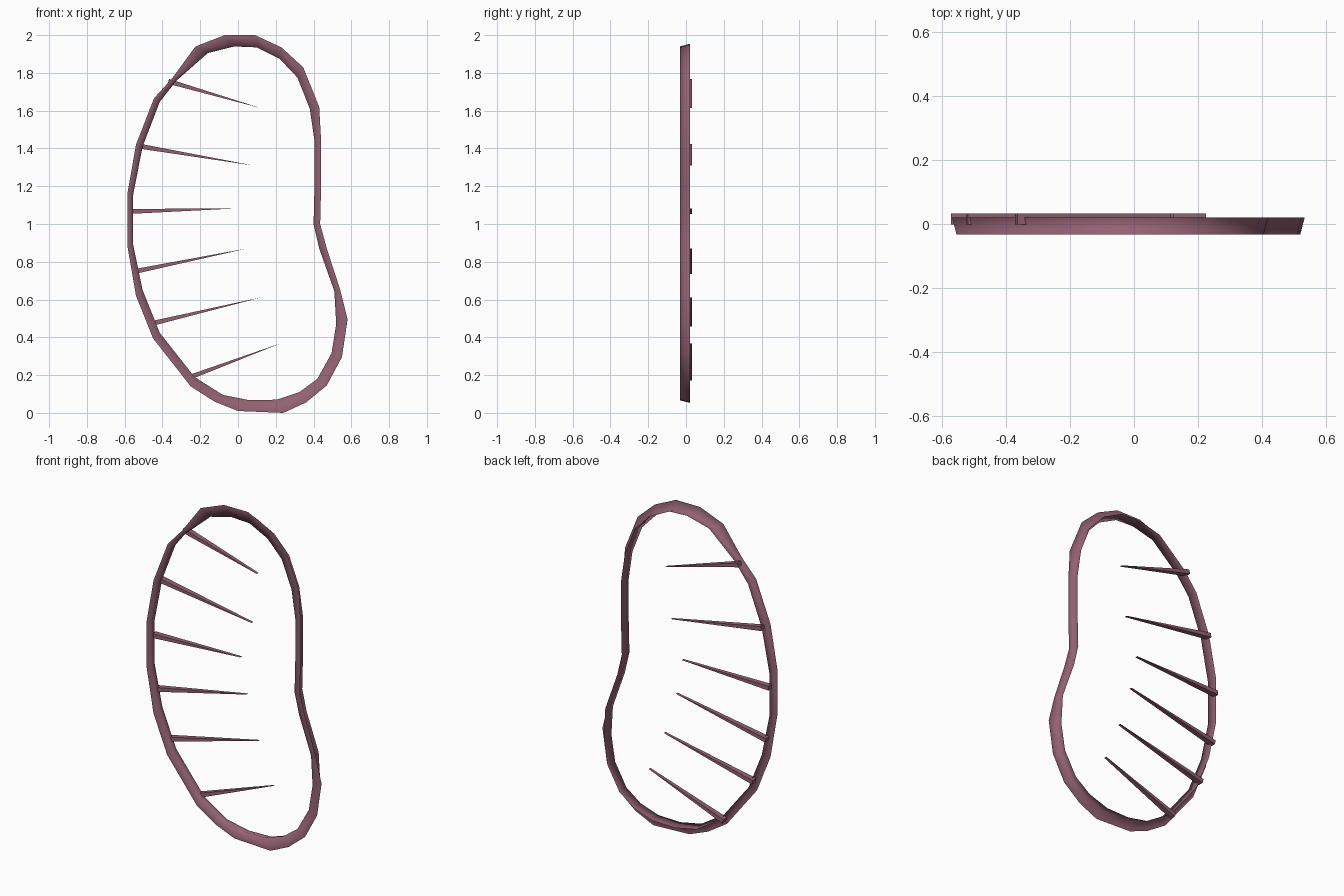
import bpy, bmesh
from mathutils import Vector

if "Cube" in bpy.data.objects:
    bpy.data.objects.remove(bpy.data.objects["Cube"])

mat = bpy.data.materials.new("mauve")
mat.diffuse_color = (0.29, 0.12, 0.17, 1)
mat.use_nodes = True
mat.node_tree.nodes["Principled BSDF"].inputs["Base Color"].default_value = mat.diffuse_color


def finish(name, bm, smooth):
    mesh = bpy.data.meshes.new(name)
    bmesh.ops.recalc_face_normals(bm, faces=bm.faces)
    bm.to_mesh(mesh)
    bm.free()
    mesh.materials.append(mat)
    for p in mesh.polygons:
        p.use_smooth = smooth
    ob = bpy.data.objects.new(name, mesh)
    bpy.context.collection.objects.link(ob)
    return ob


# Rim outline: outer x, outer z, inner x, inner z, going clockwise
RIM = [
    (-.07, 2.0, -.02, 1.94), (.09, 2.0, .10, 1.935), (.23, 1.935, .22, 1.875),
    (.345, 1.83, .315, 1.775), (.43, 1.62, .38, 1.61), (.44, 1.44, .405, 1.44),
    (.44, 1.2, .405, 1.2), (.435, 1.0, .40, 1.0), (.47, .87, .43, .87),
    (.54, .655, .51, .645), (.58, .495, .52, .47), (.55, .295, .495, .315),
    (.47, .145, .42, .18), (.36, .055, .325, .11), (.24, .0, .205, .07),
    (.0, .01, .06, .067), (-.125, .06, -.08, .095), (-.25, .14, -.23, .19),
    (-.45, .395, -.415, .425), (-.54, .62, -.505, .65), (-.585, .88, -.555, .89),
    (-.585, 1.165, -.555, 1.155), (-.54, 1.42, -.505, 1.41),
    (-.445, 1.665, -.415, 1.645), (-.35, 1.77, -.33, 1.755), (-.225, 1.94, -.16, 1.905),
]
FRONT, WALL_BACK, BACK = -.033, .02, .033

# Rim: flat front flange plus a slightly flared wall behind its inner edge
bm = bmesh.new()
rows = []
n = len(RIM)
for i, (ox, oz, ix, iz) in enumerate(RIM):
    a, b = RIM[i - 1], RIM[(i + 1) % n]
    tangent = Vector((b[2] - a[2], b[3] - a[3])).normalized()
    wx, wz = ix - tangent.y * .014, iz + tangent.x * .014
    rows.append([bm.verts.new(c) for c in
                 ((ox, FRONT, oz), (ix, FRONT, iz), (wx, WALL_BACK, wz))])
for i in range(n):
    p, q = rows[i], rows[(i + 1) % n]
    for k in range(2):
        bm.faces.new((p[k], q[k], q[k + 1], p[k + 1]))
finish("rim", bm, True)

# Spikes: wedges wide at the rim, narrowing to an upright edge at the tip
SPIKES = [
    (-.357, 1.752, .115, 1.615), (-.51, 1.41, .08, 1.31), (-.56, 1.067, .005, 1.083),
    (-.54, .75, .045, .87), (-.453, .474, .125, .612), (-.257, .188, .225, .368),
]
for i, (x0, z0, x1, z1) in enumerate(SPIKES):
    d = Vector((x1 - x0, z1 - z0)).normalized()
    x0, z0 = x0 - d.x * .012, z0 - d.y * .012
    w = .013
    bm = bmesh.new()
    outline = [(x0 - d.y * w, z0 + d.x * w), (x0 + d.y * w, z0 - d.x * w), (x1, z1)]
    lo = [bm.verts.new((x, .016 if k == 2 else -.002, z)) for k, (x, z) in enumerate(outline)]
    hi = [bm.verts.new((x, BACK, z)) for x, z in outline]
    bm.faces.new(lo)
    bm.faces.new(hi[::-1])
    for k in range(3):
        j = (k + 1) % 3
        bm.faces.new((lo[k], hi[k], hi[j], lo[j]))
    finish("spike_%d" % (i + 1), bm, False)
